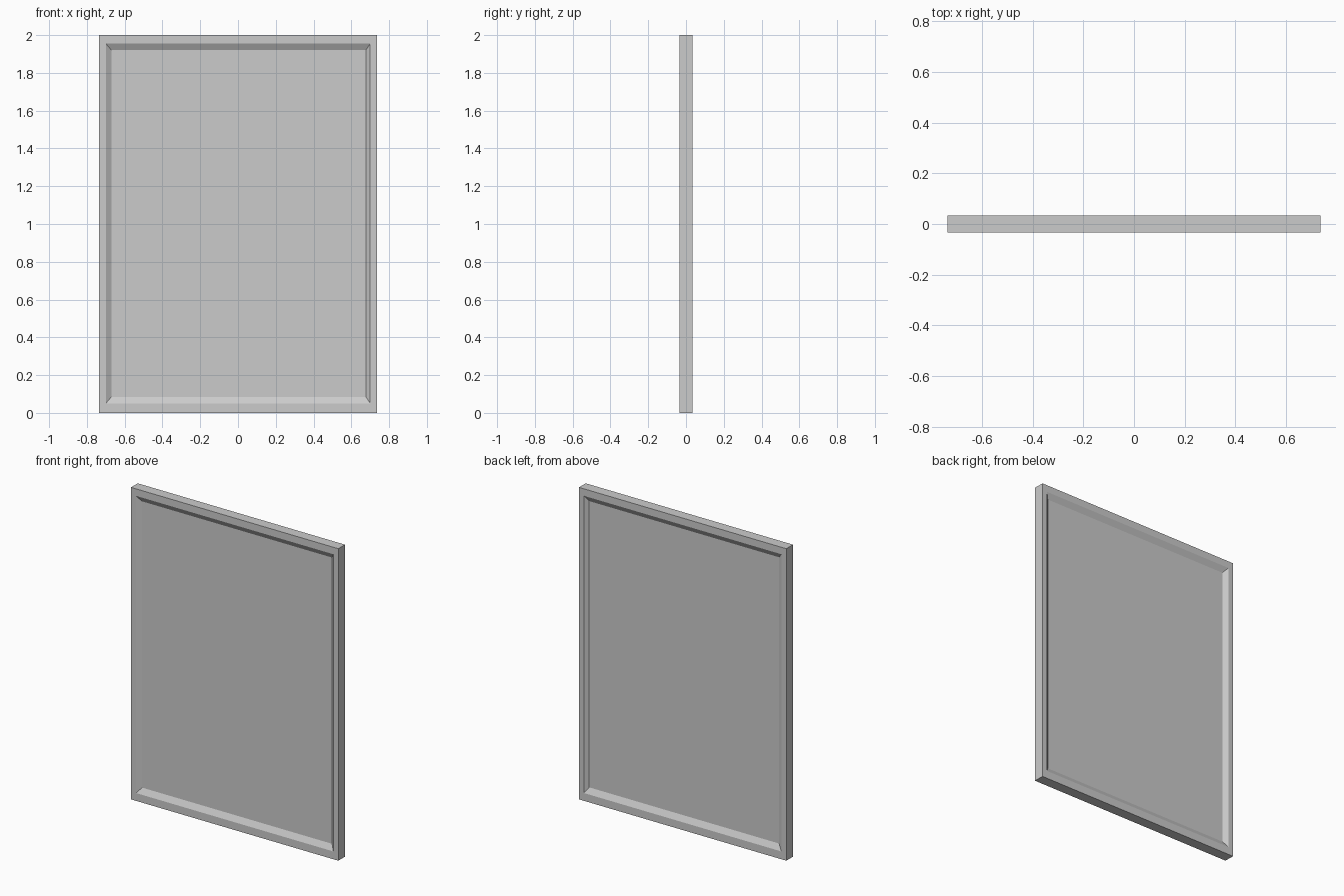
import bpy, bmesh

if "Cube" in bpy.data.objects:
    bpy.data.objects.remove(bpy.data.objects["Cube"])

HALF_W, HEIGHT = 0.735, 2.0
HALF_T = 0.034      # frame half thickness
PANEL_T = 0.014     # panel half thickness


def ring(bm, x0, x1, z0, z1, y):
    return [bm.verts.new(p) for p in
            ((x0, y, z0), (x1, y, z0), (x1, y, z1), (x0, y, z1))]


def bridge(bm, a, b):
    for i in range(4):
        j = (i + 1) % 4
        bm.faces.new((a[i], a[j], b[j], b[i]))


bm = bmesh.new()
outer_rings = []
for side in (-1, 1):
    # flat frame border, then chamfer down to the recessed panel
    outer = ring(bm, -HALF_W, HALF_W, 0, HEIGHT, side * HALF_T)
    opening = ring(bm, -0.70, 0.70, 0.05, 1.955, side * HALF_T)
    recess = ring(bm, -0.67, 0.677, 0.085, 1.92, side * PANEL_T)
    bridge(bm, outer, opening)
    bridge(bm, opening, recess)
    bm.faces.new(recess)
    outer_rings.append(outer)

# outside edges of the board
bridge(bm, *outer_rings)
bmesh.ops.recalc_face_normals(bm, faces=bm.faces)

mesh = bpy.data.meshes.new("framed_panel")
bm.to_mesh(mesh)
bm.free()
board = bpy.data.objects.new("framed_panel", mesh)
bpy.context.collection.objects.link(board)
